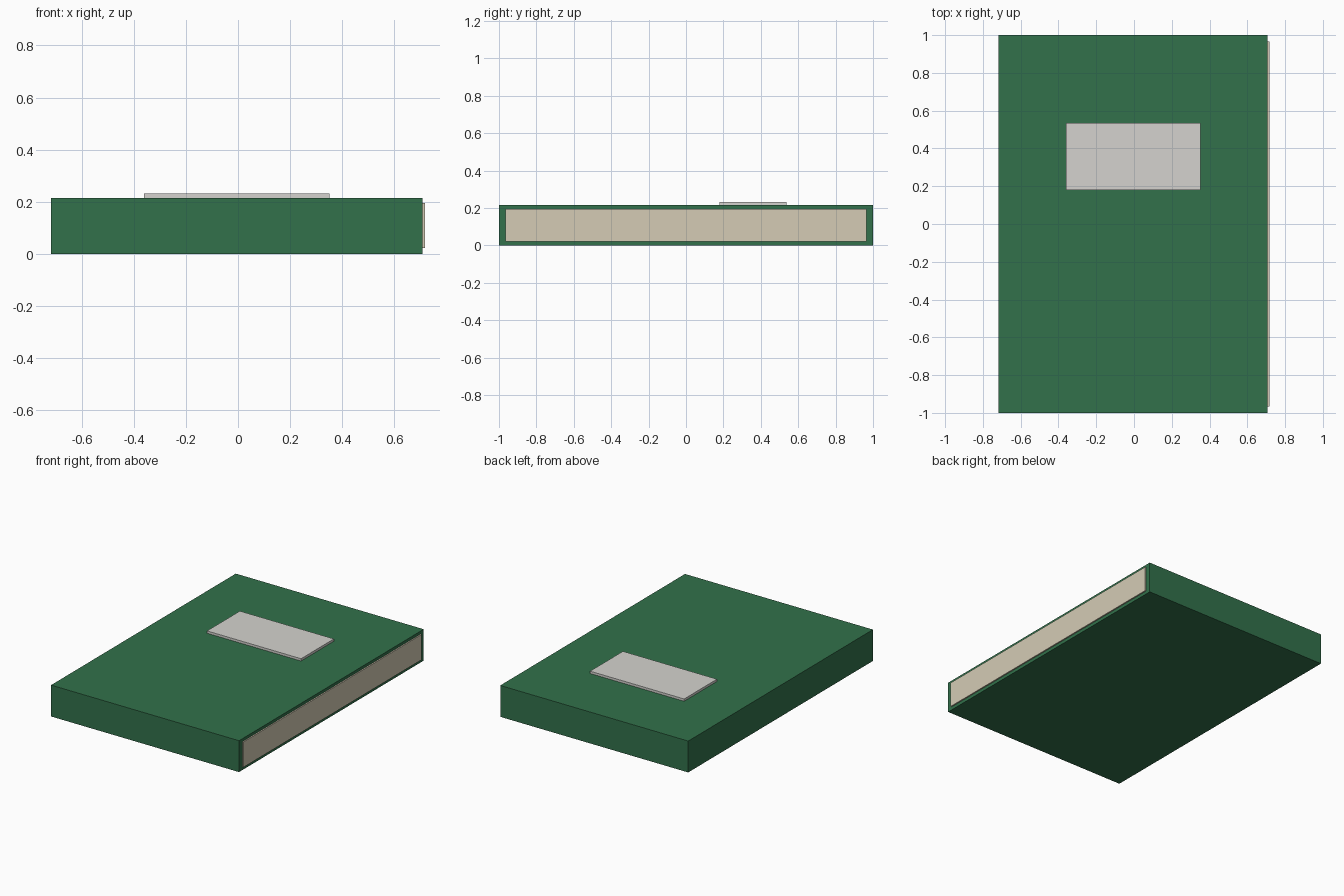
import bpy

if "Cube" in bpy.data.objects:
    bpy.data.objects.remove(bpy.data.objects["Cube"])


def material(name, color):
    mat = bpy.data.materials.new(name)
    mat.diffuse_color = (*color, 1.0)
    mat.use_nodes = True
    mat.node_tree.nodes["Principled BSDF"].inputs["Base Color"].default_value = mat.diffuse_color
    return mat


def box(name, low, high, mat):
    center = [(a + b) / 2 for a, b in zip(low, high)]
    size = [b - a for a, b in zip(low, high)]
    bpy.ops.mesh.primitive_cube_add(size=1, location=center)
    obj = bpy.context.object
    obj.name = name
    obj.scale = size
    bpy.ops.object.transform_apply(location=False, rotation=False, scale=True)
    obj.data.materials.append(mat)
    return obj


green = material("green_cloth", (0.032, 0.165, 0.07))
cream = material("cream_paper", (0.66, 0.60, 0.46))
pale = material("pale_label", (0.66, 0.65, 0.62))

# Closed cover block
box("cover", (-0.717, -1.0, 0.0), (0.708, 1.0, 0.215), green)

# Page block, its fore-edge just proud of the cover's right side
box("pages", (-0.66, -0.965, 0.022), (0.717, 0.965, 0.195), cream)

# Raised title plate on the front cover
box("label", (-0.361, 0.18, 0.21), (0.352, 0.536, 0.231), pale)
